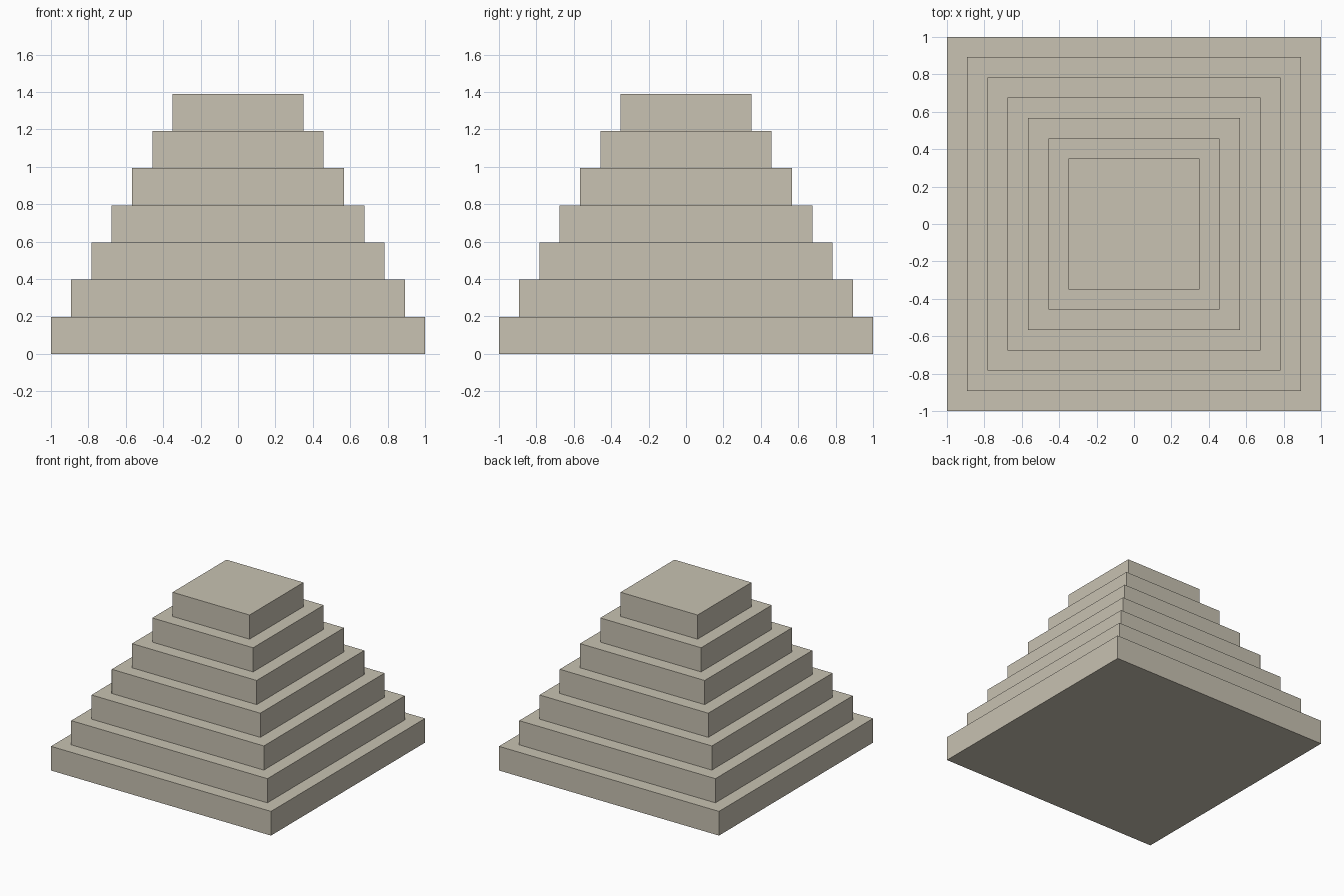
import bpy

TIERS = 7
TIER_HEIGHT = 1.39 / TIERS
BASE_HALF, TOP_HALF = 1.0, 0.35

# Remove the default cube
default_cube = bpy.data.objects.get("Cube")
if default_cube:
    bpy.data.objects.remove(default_cube, do_unlink=True)

# Pale sandstone, shared by every tier
stone = bpy.data.materials.new("pale_sandstone")
stone.use_nodes = True
colour = (0.58, 0.54, 0.445, 1.0)
stone.diffuse_color = colour
shader = next(n for n in stone.node_tree.nodes if n.type == "BSDF_PRINCIPLED")
shader.inputs["Base Color"].default_value = colour
shader.inputs["Roughness"].default_value = 0.9


def add_tier(index):
    """One square slab, narrowing evenly towards the top."""
    half = BASE_HALF + (TOP_HALF - BASE_HALF) * index / (TIERS - 1)
    bpy.ops.mesh.primitive_cube_add(
        size=1, location=(0, 0, (index + 0.5) * TIER_HEIGHT))
    tier = bpy.context.object
    tier.name = f"pyramid_tier_{index + 1}"
    tier.scale = (2 * half, 2 * half, TIER_HEIGHT)
    bpy.ops.object.transform_apply(location=False, rotation=False, scale=True)
    tier.data.materials.append(stone)


# Stepped pyramid, from the ground up
for i in range(TIERS):
    add_tier(i)
